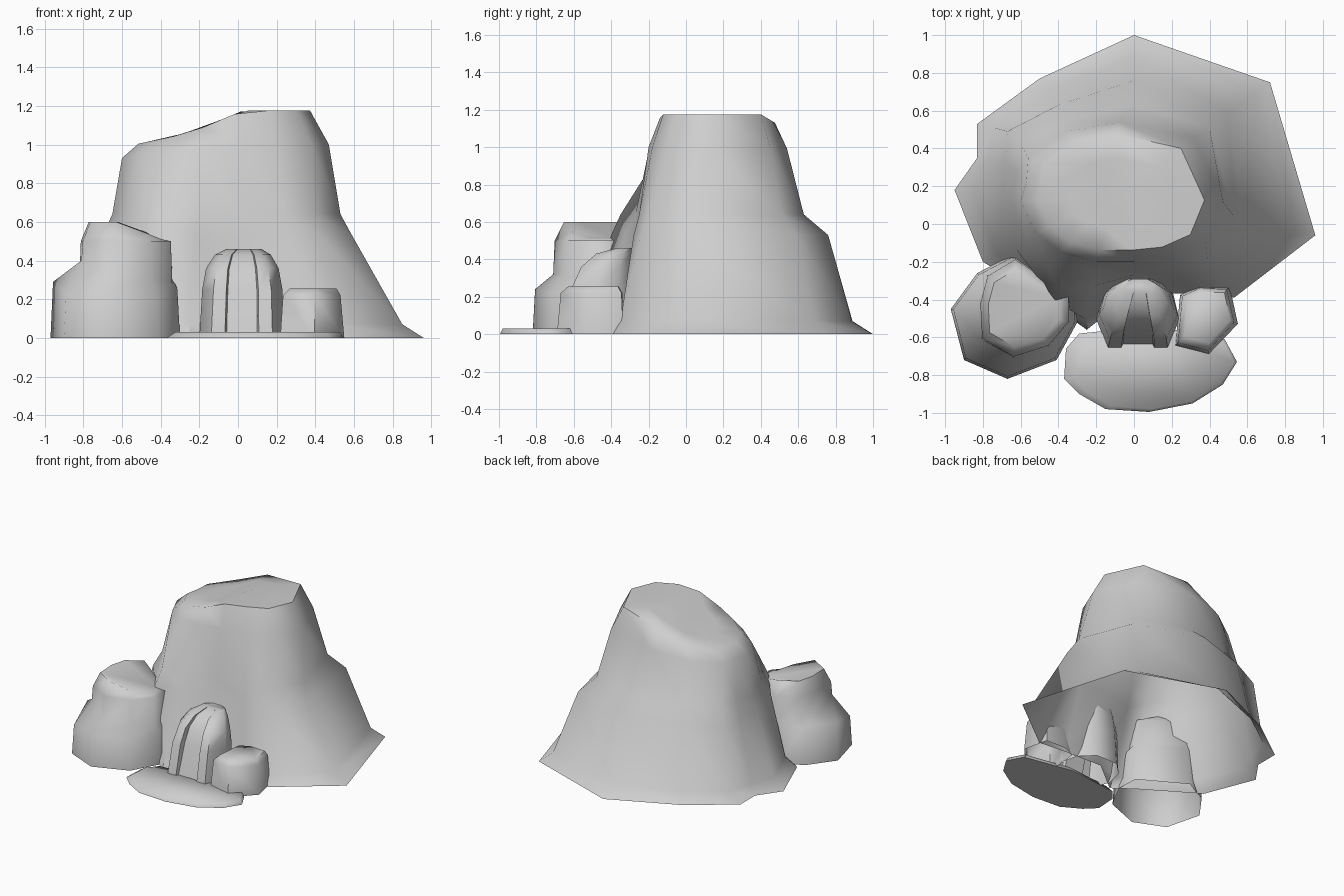
import bpy, bmesh, math

cube = bpy.data.objects.get("Cube")
if cube:
    bpy.data.objects.remove(cube, do_unlink=True)

stone = bpy.data.materials.new("grey stone")
stone.use_nodes = True
grey = (0.62, 0.62, 0.62, 1)
stone.diffuse_color = grey
stone.node_tree.nodes["Principled BSDF"].inputs["Base Color"].default_value = grey


def loft(name, rings, closed_bottom=False, angle=60):
    """Skin a stack of equal rings and cap the last one."""
    bm = bmesh.new()
    loops = [[bm.verts.new(p) for p in ring] for ring in rings]
    n = len(loops[0])
    for low, high in zip(loops, loops[1:]):
        for i in range(n):
            j = (i + 1) % n
            bm.faces.new((low[i], low[j], high[j], high[i]))
    bm.faces.new(loops[-1])
    if closed_bottom:
        bm.faces.new(loops[0][::-1])
    # Keep the outside facing outward on open shells
    bmesh.ops.recalc_face_normals(bm, faces=bm.faces)
    bm.normal_update()
    top = max(bm.faces, key=lambda f: f.calc_center_median().z)
    if top.normal.z < 0:
        bmesh.ops.reverse_faces(bm, faces=bm.faces)
    mesh = bpy.data.meshes.new(name)
    bm.to_mesh(mesh)
    bm.free()
    mesh.materials.append(stone)
    obj = bpy.data.objects.new(name, mesh)
    bpy.context.collection.objects.link(obj)
    bpy.ops.object.select_all(action='DESELECT')
    obj.select_set(True)
    bpy.context.view_layer.objects.active = obj
    bpy.ops.object.shade_smooth_by_angle(angle=math.radians(angle))


def fit(shape, x0, x1, y0, y1, z):
    """Stretch a unit outline into a box at height z."""
    return [((x0 + x1) / 2 + u * (x1 - x0) / 2, (y0 + y1) / 2 + v * (y1 - y0) / 2, z)
            for u, v in shape]


def scaled(shape, cx, cy, factor):
    return [(cx + (x - cx) * factor, cy + (y - cy) * factor) for x, y in shape]


def at(shape, z):
    return [(x, y, z) for x, y in shape]


# Mountain: irregular foot, broad lower body, shoulder step, sloping summit
foot = [(0, 1), (.72, .75), (.96, -.06), (.53, -.39), (.3, -.37), (0, -.36), (-.25, -.56),
        (-.4, -.45), (-.8, -.2), (-.95, .18), (-.83, .35), (-.83, .53), (-.5, .77)]
skirt = [(0, .89), (.64, .69), (.85, -.05), (.5, -.35), (.3, -.35), (0, -.34), (-.25, -.51),
         (-.4, -.44), (-.72, -.17), (-.85, .15), (-.78, .33), (-.74, .51), (-.46, .71)]
shoulder = [(0, .76), (.5, .59), (.59, -.02), (.42, -.24), (.25, -.28), (0, -.27), (-.22, -.33),
            (-.42, -.4), (-.62, -.14), (-.7, .14), (-.68, .32), (-.67, .49), (-.4, .63)]
waist = [(0, .63), (.4, .51), (.53, .04), (.39, -.2), (.24, -.25), (0, -.25), (-.2, -.27),
         (-.4, -.35), (-.57, -.1), (-.65, .14), (-.62, .27), (-.6, .42), (-.35, .55)]
rim = [(-.08, .54), (.32, .45), (.47, .12), (.38, -.1), (.2, -.18), (0, -.2), (-.2, -.2),
       (-.38, -.15), (-.52, -.05), (-.6, .12), (-.57, .22), (-.56, .35), (-.35, .49)]


def summit(factor):
    return [(x, y, min(1.175, 1.06 + (x + .25) * (.42 if x > -.25 else .21)))
            for x, y in scaled(rim, -.1, .16, factor)]


loft("mountain", [
    at(foot, 0), at(skirt, .07), at(shoulder, .53), at(waist, .64),
    [(x, y, min(1, .93 + (x + .6) * .12)) for x, y in rim],
    summit(.83), summit(.5), summit(.2)])

# Large boulder: ledge on the outer side, flush wall on the inner side
base = [(-.64, -.16), (-.83, -.26), (-.97, -.45), (-.9, -.72), (-.67, -.82), (-.41, -.72),
        (-.3, -.52), (-.31, -.35)]
upper = [(-.63, -.18), (-.78, -.27), (-.82, -.42), (-.81, -.61), (-.64, -.71), (-.45, -.65),
         (-.34, -.52), (-.34, -.37)]
ledge_low = [.28, .29, .29, .22, .24, .22, .25, .28]
ledge_high = [.32, .32, .32, .4, .32, .32, .28, .32]
loft("large_boulder", [
    at(base, 0),
    [(x, y, z) for (x, y), z in zip(scaled(base, -.64, -.49, .96), ledge_low)],
    [(x, y, z) for (x, y), z in zip(upper, ledge_high)],
    at(scaled(upper, -.59, -.45, .97), .5),
    [(x, y, .6 - max(0, x + .62) * .4) for x, y in scaled(upper, -.6, -.45, .78)]], angle=70)

# Small boulder
pebble = [(-.8, .75), (-.2, 1), (.75, .97), (1, -.1), (.1, -1), (-.95, -.75)]
loft("small_boulder", [
    fit(pebble, .21, .55, -.69, -.33, 0),
    fit(pebble, .225, .53, -.67, -.34, .22),
    fit(pebble, .26, .51, -.63, -.36, .255)])


# Arched cave entrance with a groove down its front
def arch(depth):
    half = [(.36, -depth), (.4, -1), (.72, -1), (1, -.2), (.85, .5), (.4, 1)]
    return half + [(-u, v) for u, v in reversed(half)]


loft("cave_entrance", [
    fit(arch(.92), -.2, .24, -.66, -.27, 0),
    fit(arch(.75), -.185, .23, -.61, -.28, .25),
    fit(arch(.7), -.165, .21, -.56, -.29, .36),
    fit(arch(.7), -.12, .17, -.48, -.29, .43),
    fit(arch(.8), -.06, .12, -.37, -.29, .46)], angle=50)

# Flat landing slab in front of the entrance
slab = [(-.36, -.66), (-.29, -.58), (.1, -.54), (.48, -.61), (.545, -.73), (.47, -.85),
        (.31, -.95), (.08, -.995), (-.15, -.98), (-.29, -.9), (-.37, -.82)]
loft("landing_slab", [at(slab, 0), at(scaled(slab, .3, -.77, .93), .03)],
     closed_bottom=True, angle=70)
